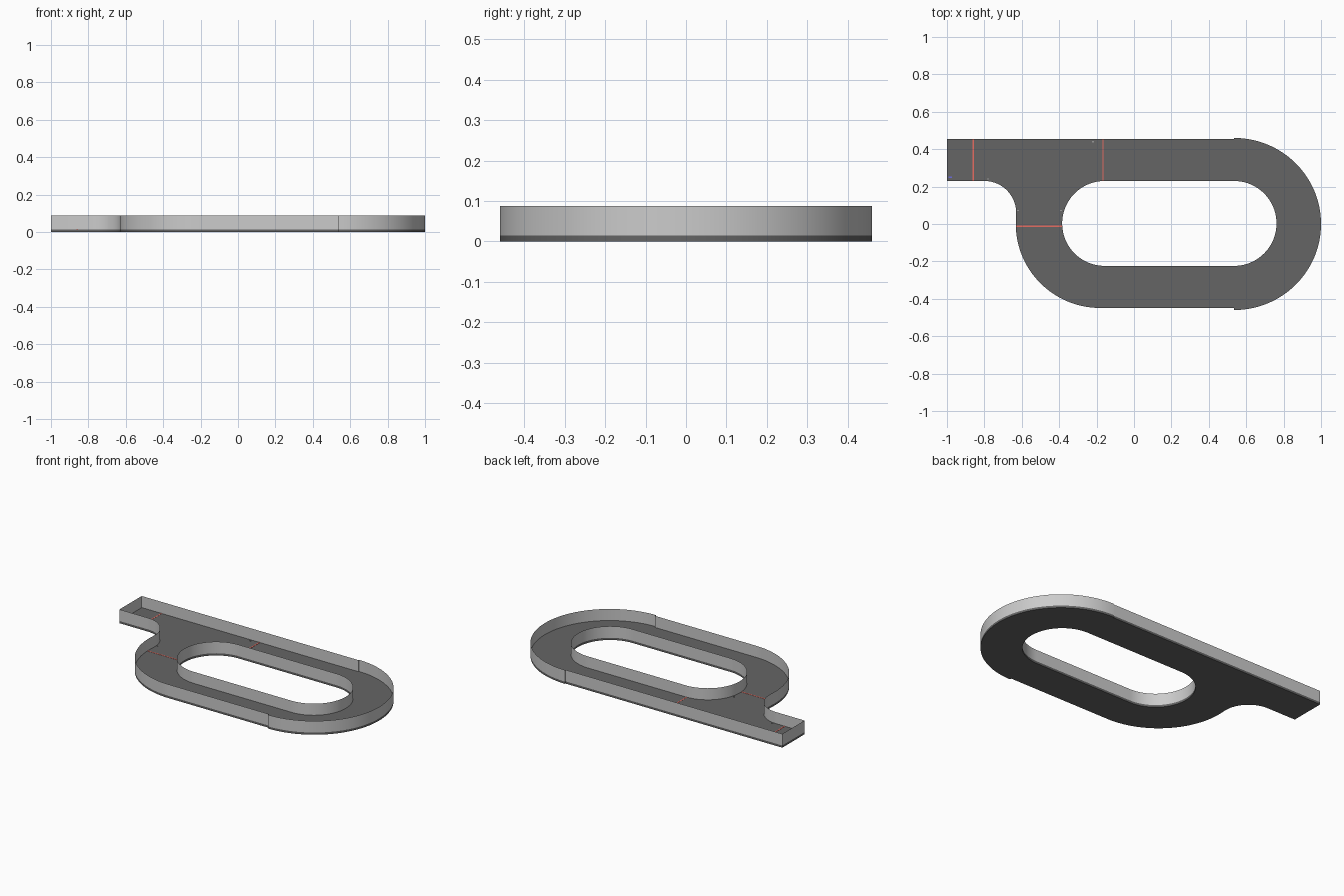
import bpy, bmesh
from math import cos, sin, radians

if "Cube" in bpy.data.objects:
    bpy.data.objects.remove(bpy.data.objects["Cube"])

FLOOR, TOP = 0.014, 0.088


def material(name, color):
    m = bpy.data.materials.new(name)
    m.diffuse_color = (*color, 1)
    m.use_nodes = True
    m.node_tree.nodes["Principled BSDF"].inputs["Base Color"].default_value = m.diffuse_color
    return m


def arc(cx, cy, rx, ry, a0, a1, n=32):
    angles = [radians(a0 + (a1 - a0) * i / n) for i in range(n + 1)]
    return [(cx + rx * cos(a), cy + ry * sin(a)) for a in angles]


def finish(name, bm, mat=None):
    me = bpy.data.meshes.new(name)
    bm.to_mesh(me)
    bm.free()
    ob = bpy.data.objects.new(name, me)
    bpy.context.collection.objects.link(ob)
    if mat:
        me.materials.append(mat)
    bpy.ops.object.select_all(action='DESELECT')
    ob.select_set(True)
    bpy.context.view_layer.objects.active = ob
    bpy.ops.object.shade_smooth_by_angle(angle=radians(30))
    return ob


def loop(bm, points, z):
    vs = [bm.verts.new((x, y, z)) for x, y in points]
    return [bm.edges.new((v, vs[(i + 1) % len(vs)])) for i, v in enumerate(vs)]


def raise_geometry(bm, geom, height):
    verts = [g for g in geom if isinstance(g, bmesh.types.BMVert)]
    bmesh.ops.translate(bm, verts=verts, vec=(0, 0, height))


def box(name, x, y, z, sx, sy, sz, mat):
    bm = bmesh.new()
    bmesh.ops.create_cube(bm, size=1)
    bmesh.ops.scale(bm, vec=(sx, sy, sz), verts=bm.verts)
    bmesh.ops.translate(bm, vec=(x, y, z), verts=bm.verts)
    finish(name, bm, mat)


# Track outlines, counter-clockwise; the wide bend steps slightly past the straights
outer = ([(0.535, -0.449)] + arc(0.535, 0, 0.465, 0.46, -90, 90, 64)
         + [(0.535, 0.455), (-1, 0.455), (-1, 0.23)]
         + arc(-0.80, 0.06, 0.17, 0.17, 90, 0)
         + arc(-0.18, 0, 0.452, 0.449, 180, 270))
inner = (arc(0.535, 0.003, 0.227, 0.227, -90, 90, 48)
         + arc(-0.157, 0.003, 0.227, 0.227, 90, 270, 48))

asphalt = material("asphalt", (0.13, 0.13, 0.13))
red = material("line_red", (0.8, 0.15, 0.12))
blue = material("marker_blue", (0.15, 0.15, 0.7))

# Dark floor slab with the infield opening
bm = bmesh.new()
edges = loop(bm, outer, 0) + loop(bm, inner, 0)
bmesh.ops.triangle_fill(bm, edges=edges, use_beauty=True, use_dissolve=False,
                        normal=(0, 0, 1))
bottom = list(bm.faces)
geom = bmesh.ops.extrude_face_region(bm, geom=bottom, use_keep_orig=True)["geom"]
raise_geometry(bm, geom, FLOOR)
bmesh.ops.recalc_face_normals(bm, faces=bm.faces)
finish("track_floor", bm, asphalt)

# Thin sheet walls around both edges
for name, pts in (("outer_wall", outer), ("inner_wall", inner[::-1])):
    bm = bmesh.new()
    edges = loop(bm, pts, FLOOR)
    geom = bmesh.ops.extrude_edge_only(bm, edges=edges)["geom"]
    raise_geometry(bm, geom, TOP - FLOOR)
    finish(name, bm)

# Painted red lines across the track
for i, (x, y, sx, sy) in enumerate([(-0.86, 0.342, 0.007, 0.225),
                                    (-0.166, 0.342, 0.007, 0.225),
                                    (-0.508, -0.012, 0.247, 0.007)]):
    box(f"track_line_{i + 1}", x, y, FLOOR + 0.0005, sx, sy, 0.001, red)

# Tiny markers near the edges
for i, (x, y) in enumerate([(-0.22, 0.44), (-0.78, 0.24), (-0.62, 0.072), (-0.39, 0.072)]):
    box(f"edge_marker_{i + 1}", x, y, FLOOR + 0.002, 0.006, 0.006, 0.004, None)
box("start_marker", -0.982, 0.25, FLOOR + 0.003, 0.02, 0.01, 0.006, blue)
